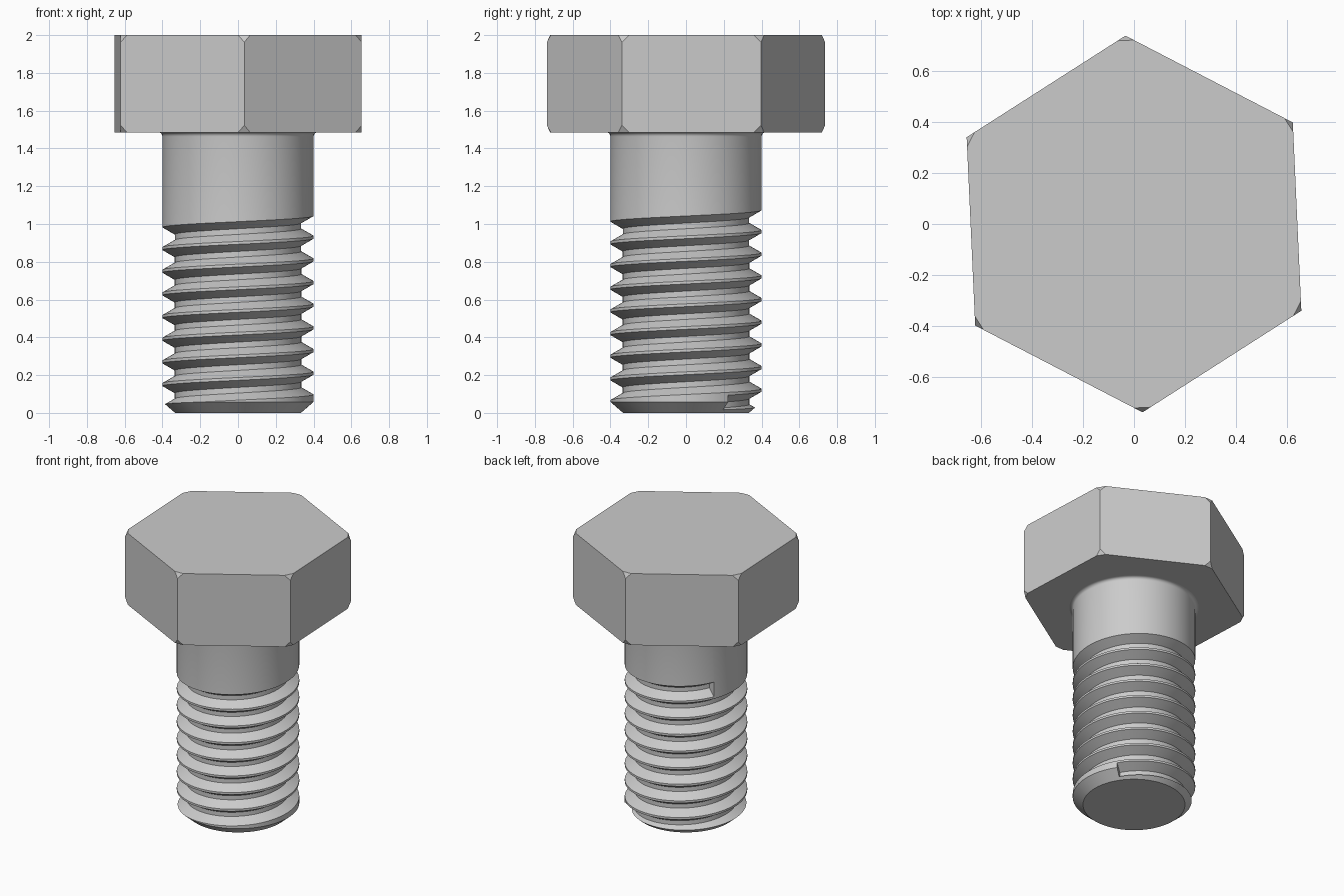
import bpy, bmesh
from math import sin, cos, pi, radians

cube = bpy.data.objects.get("Cube")
if cube:
    bpy.data.objects.remove(cube, do_unlink=True)

SEGMENTS = 96
RADIUS, ROOT = 0.4, 0.335
PITCH = 0.12
HEAD_BOTTOM, HEAD_TOP, HEAD_RADIUS = 1.485, 2.0, 0.737

steel = bpy.data.materials.new("grey steel")
steel.use_nodes = True
steel.diffuse_color = (0.6, 0.6, 0.6, 1)
steel.node_tree.nodes["Principled BSDF"].inputs["Base Color"].default_value = (0.6, 0.6, 0.6, 1)


def make_object(name, bm):
    bmesh.ops.recalc_face_normals(bm, faces=bm.faces)
    mesh = bpy.data.meshes.new(name)
    bm.to_mesh(mesh)
    bm.free()
    mesh.materials.append(steel)
    obj = bpy.data.objects.new(name, mesh)
    bpy.context.collection.objects.link(obj)
    return obj


def bridge(bm, a, b, closed=True):
    for i in range(len(a) if closed else len(a) - 1):
        j = (i + 1) % len(a)
        bm.faces.new((a[i], a[j], b[j], b[i]))


def polar(r, angle, z):
    return (r * cos(angle), r * sin(angle), z)


def sweep(name, rings):
    """Closed solid through a list of point rings, capped at both ends."""
    bm = bmesh.new()
    loops = [[bm.verts.new(p) for p in ring] for ring in rings]
    for a, b in zip(loops, loops[1:]):
        bridge(bm, a, b)
    bm.faces.new(loops[0])
    bm.faces.new(loops[-1])
    return make_object(name, bm)


def select_only(obj):
    bpy.ops.object.select_all(action='DESELECT')
    obj.select_set(True)
    bpy.context.view_layer.objects.active = obj


# Hexagonal head with small clipped corners
hexagon = [radians(32.6 + 60 * k) for k in range(6)]
head = sweep("hex_head", [[polar(HEAD_RADIUS, a, z) for a in hexagon]
                          for z in (HEAD_BOTTOM, HEAD_TOP)])
bm = bmesh.new()
bm.from_mesh(head.data)
bmesh.ops.bevel(bm, geom=bm.verts[:], offset=0.037, segments=1, affect='VERTICES')
bm.to_mesh(head.data)
bm.free()

# Shank: chamfered tip, plain cylinder, fillet under the head
fillet = 0.022
profile = [(0.333, 0), (RADIUS, 0.058)]
for k in range(6):
    a = k / 5 * pi / 2
    profile.append((RADIUS + fillet * (1 - cos(a)), HEAD_BOTTOM - fillet * (1 - sin(a))))
profile.append((RADIUS + fillet, HEAD_BOTTOM + 0.02))
circle = [2 * pi * i / SEGMENTS for i in range(SEGMENTS)]
shank = sweep("threaded_shank", [[polar(r, a, z) for a in circle] for r, z in profile])

# Helical groove cutter with a trapezoid section
start, end = radians(34 - 7 * 360), radians(512)
steps = round((end - start) / (2 * pi) * SEGMENTS)
outer = RADIUS + 0.008
root_half = 0.015
outer_half = root_half + (outer - ROOT) * 0.577
section = [(ROOT, -root_half), (outer, -outer_half), (outer, outer_half), (ROOT, root_half)]
rings = []
for i in range(steps + 1):
    a = start + (end - start) * i / steps
    z = 0.93 + PITCH * (a - pi) / (2 * pi)
    rings.append([polar(r, a, z + dz) for r, dz in section])
cutter = sweep("groove_cutter", rings)
cutter.hide_render = True

# Cut the thread
select_only(shank)
cut = shank.modifiers.new("thread", 'BOOLEAN')
cut.operation = 'DIFFERENCE'
cut.solver = 'EXACT'
cut.object = cutter
bpy.ops.object.modifier_apply(modifier=cut.name)
bpy.data.objects.remove(cutter, do_unlink=True)

# Smooth the round surfaces, keep the thread edges sharp
select_only(shank)
bpy.ops.object.shade_smooth_by_angle(angle=radians(25))
